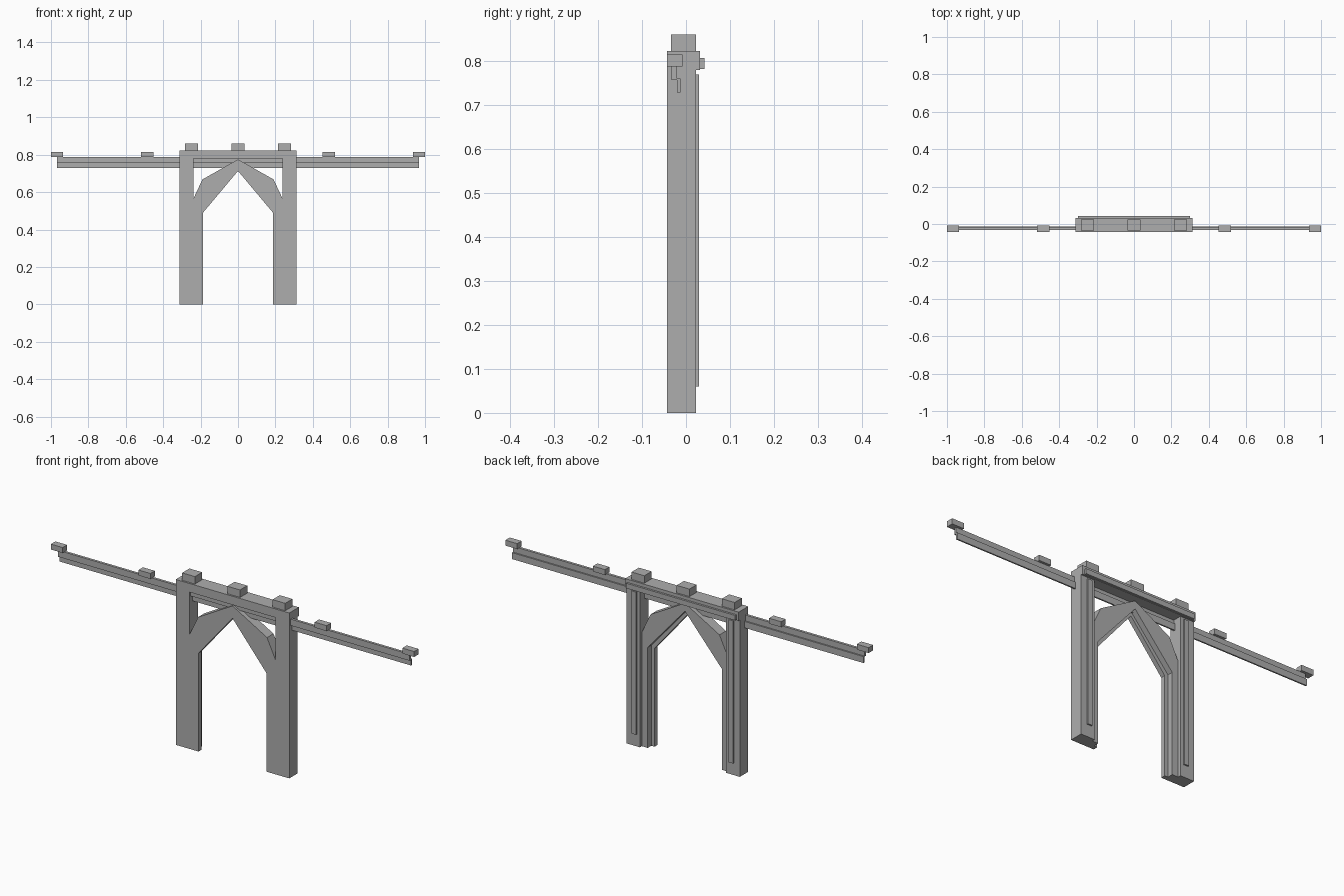
import bpy, bmesh

old = bpy.data.objects.get("Cube")
if old:
    bpy.data.objects.remove(old, do_unlink=True)

grey = bpy.data.materials.new("stone_grey")
grey.use_nodes = True
grey.diffuse_color = (0.42, 0.42, 0.42, 1)
grey.node_tree.nodes["Principled BSDF"].inputs["Base Color"].default_value = (0.42, 0.42, 0.42, 1)


def prism(name, outline, y0, y1):
    """Extrude an x-z outline from y0 to y1."""
    bm = bmesh.new()
    face = bm.faces.new([bm.verts.new((x, y0, z)) for x, z in outline])
    ext = bmesh.ops.extrude_face_region(bm, geom=[face])
    for v in ext["geom"]:
        if isinstance(v, bmesh.types.BMVert):
            v.co.y = y1
    bmesh.ops.recalc_face_normals(bm, faces=bm.faces)
    mesh = bpy.data.meshes.new(name)
    bm.to_mesh(mesh)
    bm.free()
    mesh.materials.append(grey)
    obj = bpy.data.objects.new(name, mesh)
    bpy.context.collection.objects.link(obj)
    return obj


def box(name, x0, x1, y0, y1, z0, z1):
    return prism(name, [(x0, z0), (x1, z0), (x1, z1), (x0, z1)], y0, y1)


FRONT, BACK = -0.043, 0.023

for side, s in (("left", 1), ("right", -1)):
    # Main post with a raised strip on its back
    box(side + "_post", s * 0.2375, s * 0.3125, FRONT, BACK, 0, 0.78)
    box(side + "_post_strip", s * 0.255, s * 0.28, BACK, 0.03, 0.06, 0.77)
    # Inner leg and half arch: front plate, then a recessed rib behind it
    plate = [(0.187, 0), (0.187, 0.49), (0, 0.713), (0, 0.775),
             (0.19, 0.668), (0.2375, 0.567), (0.2375, 0)]
    rib = [(0.205, 0), (0.205, 0.5), (0, 0.735), (0, 0.775),
           (0.19, 0.668), (0.2375, 0.567), (0.2375, 0)]
    prism(side + "_arch_plate", [(s * x, z) for x, z in plate], FRONT, -0.02)
    prism(side + "_arch_rib", [(s * x, z) for x, z in rib], -0.02, 0.008)
    # Small blocks along the rail
    for part, x0, x1 in (("middle", 0.452, 0.518), ("end", 0.935, 1.0)):
        box(f"{side}_{part}_rail_block", s * x0, s * x1, FRONT, -0.008, 0.788, 0.815)

# Top beam with its back trim and three cap blocks
box("top_beam", -0.3125, 0.3125, FRONT, 0.032, 0.78, 0.823)
box("beam_back_trim", -0.3, 0.3, 0.032, 0.042, 0.782, 0.807)
for name, x in (("right", -0.2485), ("middle", 0), ("left", 0.2485)):
    box(name + "_cap_block", x - 0.035, x + 0.035, -0.034, BACK, 0.823, 0.86)

# Long rail in two stepped layers
box("upper_rail", -0.9675, 0.9675, -0.033, -0.02, 0.757, 0.789)
box("lower_rail", -0.9675, 0.9675, -0.02, -0.013, 0.728, 0.76)
